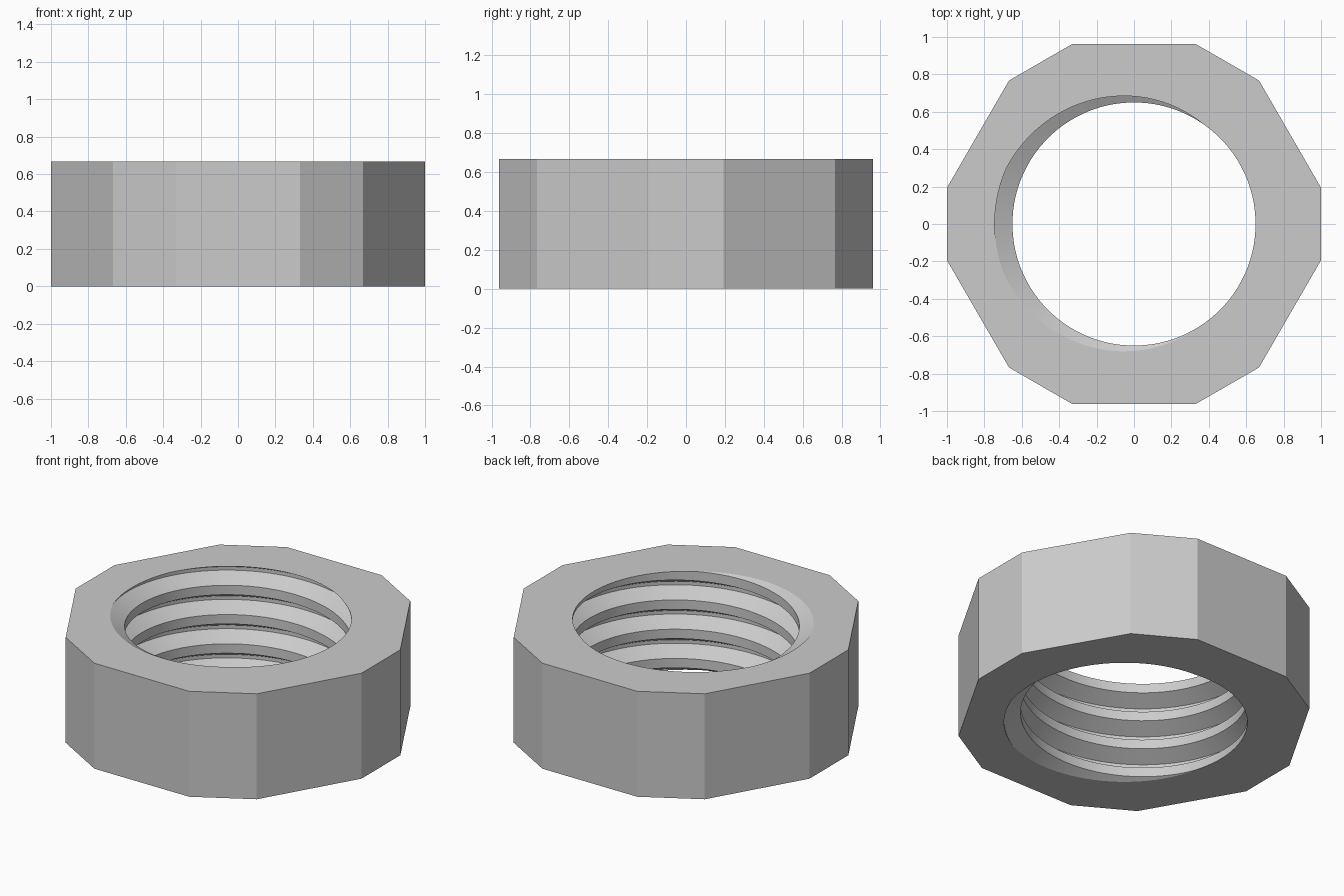
import bpy, bmesh
from math import cos, sin, pi, radians

cube = bpy.data.objects.get("Cube")
if cube:
    bpy.data.objects.remove(cube, do_unlink=True)

HEIGHT = 0.667
MINOR, MAJOR = 0.65, 0.745
PITCH = 0.185
STEPS = 96                      # columns per turn
ROOT, FLANK = 0.12, 0.28        # fractions of the pitch
TOP_ANGLE = radians(178)        # where the groove root meets the top

# Plain grey metal
steel = bpy.data.materials.new("grey_metal")
steel.use_nodes = True
grey = (0.6, 0.6, 0.6, 1)
steel.diffuse_color = grey
steel.node_tree.nodes["Principled BSDF"].inputs["Base Color"].default_value = grey

bm = bmesh.new()

# Helical thread: one V groove profile swept upward, longer than the nut
half = ROOT / 2
profile = [(-half - FLANK, MINOR), (-half, MAJOR), (half, MAJOR),
           (half + FLANK, MINOR), (1 - half - FLANK, MINOR)]
previous = None
for i in range(-6 * STEPS, 2 * STEPS + 1):
    turn = i / STEPS
    a = TOP_ANGLE + turn * 2 * pi
    row = [bm.verts.new((r * cos(a), r * sin(a), HEIGHT + PITCH * (turn + t)))
           for t, r in profile]
    if previous:
        for j in range(len(row) - 1):
            bm.faces.new((previous[j], previous[j + 1], row[j + 1], row[j]))
    previous = row
bmesh.ops.remove_doubles(bm, verts=bm.verts, dist=1e-4)

# Trim the thread flush with the bottom and the top
rims = []
for z, up in ((0, -1), (HEIGHT, 1)):
    cut = bmesh.ops.bisect_plane(
        bm, geom=bm.verts[:] + bm.edges[:] + bm.faces[:], dist=1e-6,
        plane_co=(0, 0, z), plane_no=(0, 0, up), clear_outer=True)
for z in (0, HEIGHT):
    rims.append([e for e in bm.edges if e.is_boundary
                 and all(abs(v.co.z - z) < 1e-4 for v in e.verts)])

# Outer wall: a hexagon with its corners cut off
corners = [(cos(radians(60 * k + s)), sin(radians(60 * k + s)))
           for k in range(6) for s in (11, 49)]
size = 1 / cos(radians(11))
rings = [[bm.verts.new((x * size, y * size * 0.998, z)) for x, y in corners]
         for z in (0, HEIGHT)]
count = len(corners)
for k in range(count):
    n = (k + 1) % count
    bm.faces.new((rings[0][k], rings[0][n], rings[1][n], rings[1][k]))

# Flat end faces between the wall and the threaded hole
for rim, ring in zip(rims, rings):
    outline = [bm.edges.get((ring[k], ring[(k + 1) % count])) for k in range(count)]
    bmesh.ops.triangle_fill(bm, edges=rim + outline, use_beauty=True)

bmesh.ops.recalc_face_normals(bm, faces=bm.faces)
mesh = bpy.data.meshes.new("threaded_nut")
bm.to_mesh(mesh)
bm.free()
mesh.materials.append(steel)
nut = bpy.data.objects.new("threaded_nut", mesh)
bpy.context.collection.objects.link(nut)
bpy.ops.object.select_all(action="DESELECT")
nut.select_set(True)
bpy.context.view_layer.objects.active = nut
bpy.ops.object.shade_smooth_by_angle(angle=radians(20))
